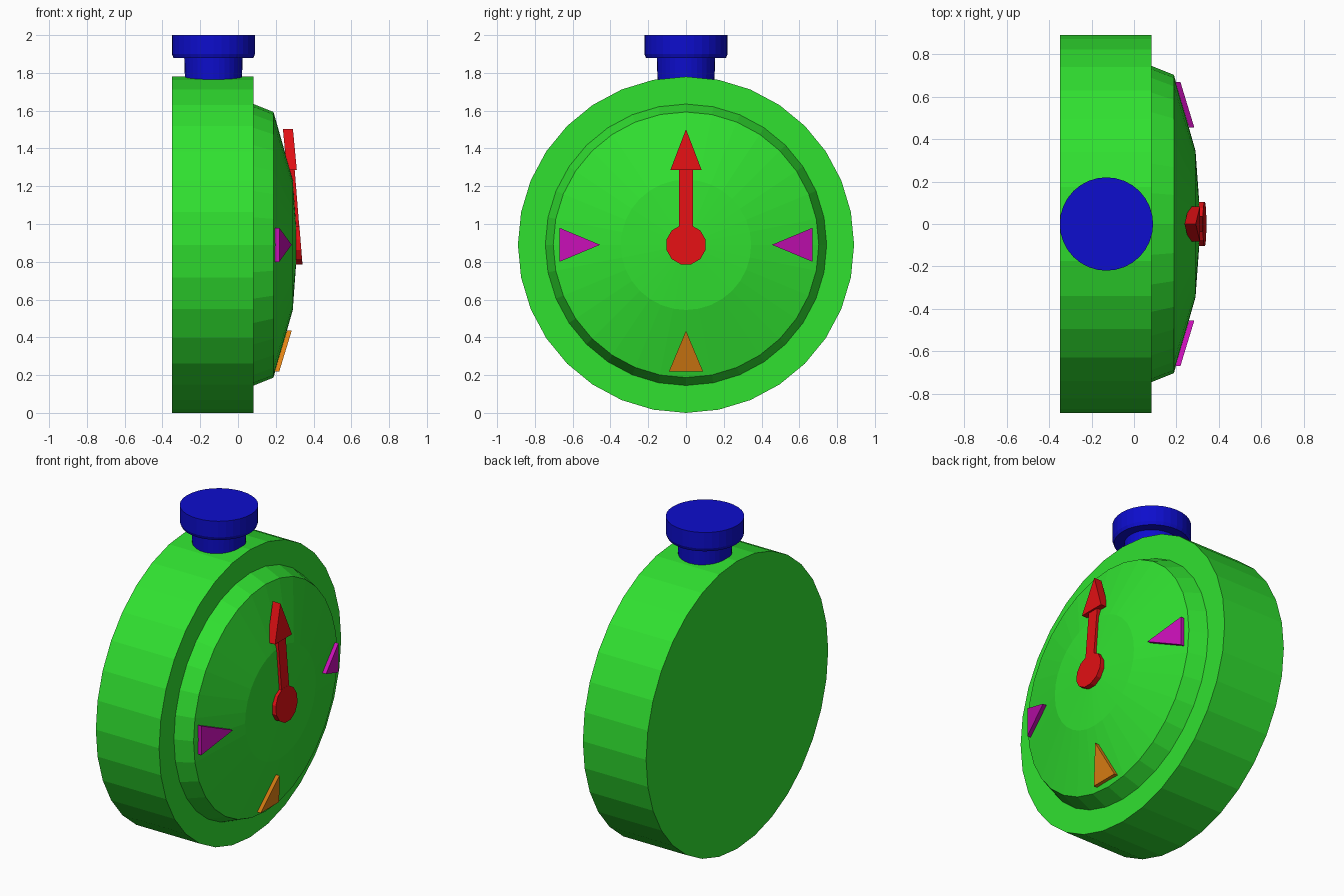
import bpy, bmesh, math
from mathutils import Matrix

cube = bpy.data.objects.get("Cube")
if cube:
    bpy.data.objects.remove(cube, do_unlink=True)

CZ = 0.89  # height of the dial centre


def material(name, rgb):
    m = bpy.data.materials.new(name)
    m.use_nodes = True
    m.diffuse_color = (*rgb, 1)
    m.node_tree.nodes["Principled BSDF"].inputs["Base Color"].default_value = (*rgb, 1)
    return m


green = material("green", (0.03, 0.75, 0.03))
blue = material("blue", (0.004, 0.004, 0.61))
red = material("red", (0.75, 0.005, 0.007))
magenta = material("magenta", (0.58, 0.005, 0.47))
orange = material("orange", (0.77, 0.23, 0.007))


def finish(name, bm, mat):
    bmesh.ops.recalc_face_normals(bm, faces=bm.faces)
    me = bpy.data.meshes.new(name)
    bm.to_mesh(me)
    bm.free()
    me.materials.append(mat)
    ob = bpy.data.objects.new(name, me)
    bpy.context.collection.objects.link(ob)
    return ob


def lathe(name, profile, mat, matrix, sides=32):
    """Turn (radius, height) points about z, then place with the matrix."""
    bm = bmesh.new()
    rings = []
    for r, h in profile:
        count = sides if r > 0 else 1
        rings.append([bm.verts.new((r * math.cos(math.tau * i / sides),
                                    r * math.sin(math.tau * i / sides), h))
                      for i in range(count)])
    for a, b in zip(rings, rings[1:]):
        for i in range(sides):
            j = (i + 1) % sides
            if len(b) == 1:
                bm.faces.new((a[i], a[j], b[0]))
            else:
                bm.faces.new((a[i], a[j], b[j], b[i]))
    for ring in (rings[0], rings[-1]):
        if len(ring) > 1:
            bm.faces.new(ring)
    bm.transform(matrix)
    return finish(name, bm, mat)


def plate(name, outline, front, slope, depth, mat, turn=0):
    """Leaning plate: outline (y, z) about the dial centre, front x = front + slope * z."""
    bm = bmesh.new()
    layers = [[bm.verts.new((front + slope * z - d, y, z)) for y, z in outline]
              for d in (0, depth)]
    for layer in layers:
        bm.faces.new(layer)
    n = len(outline)
    for i in range(n):
        j = (i + 1) % n
        bm.faces.new((layers[0][i], layers[0][j], layers[1][j], layers[1][i]))
    bm.transform(Matrix.Translation((0, 0, CZ)) @ Matrix.Rotation(turn, 4, 'X'))
    return finish(name, bm, mat)


# Round case and domed face, turned to point along +x
face_on = Matrix.Translation((0, 0, CZ)) @ Matrix.Rotation(math.pi / 2, 4, 'Y')
lathe("case", [(0.89, -0.35), (0.89, 0.083)], green, face_on)
lathe("domed_face", [(0.745, 0.07), (0.745, 0.083), (0.703, 0.188),
                     (0.345, 0.29), (0, 0.315)], green, face_on)

# Crown on top
crown_at = Matrix.Translation((-0.13, 0, 0))
lathe("crown_neck", [(0.15, 1.74), (0.155, 1.89)], blue, crown_at)
lathe("crown_cap", [(0.212, 1.88), (0.22, 1.9), (0.22, 2.0)], blue, crown_at)

# Hand: hub, shaft and arrowhead, all leaning with the dome
lean = -0.08
hub = [(0.107 * math.cos(math.tau * (i + 0.5) / 12),
        0.107 * math.sin(math.tau * (i + 0.5) / 12)) for i in range(12)]
plate("hand_hub", hub, 0.333, lean, 0.035, red)
plate("hand_shaft", [(-0.037, 0.05), (0.037, 0.05), (0.037, 0.42), (-0.037, 0.42)],
      0.332, lean, 0.035, red)
plate("hand_arrowhead", [(-0.083, 0.395), (0.083, 0.395), (0, 0.612)],
      0.349, -0.095, 0.053, red)

# Triangular markers pointing to the centre (built at the top, turned into place)
marker = [(-0.09, 0.67), (0.09, 0.67), (0, 0.455)]
for name, turn, mat in (("left_marker", -math.pi / 2, magenta),
                        ("right_marker", math.pi / 2, magenta),
                        ("bottom_marker", math.pi, orange)):
    plate(name, marker, 0.423, -0.305, 0.025, mat, turn)
